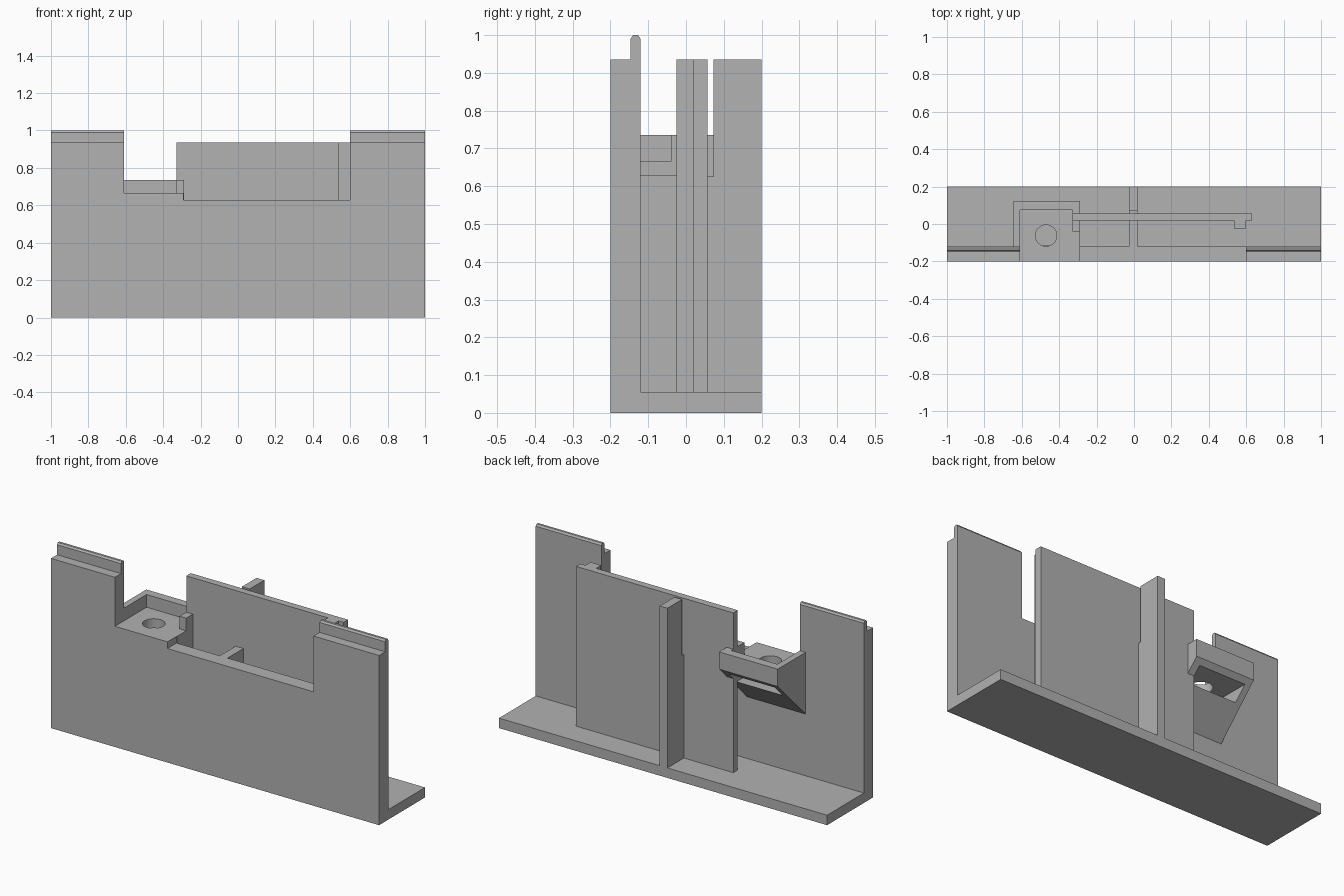
import bpy, bmesh, math
from mathutils import Vector

cube = bpy.data.objects.get("Cube")
if cube:
    bpy.data.objects.remove(cube)

grey = bpy.data.materials.new("plain grey")
grey.use_nodes = True
colour = (0.445, 0.445, 0.445, 1)
grey.diffuse_color = colour
grey.node_tree.nodes["Principled BSDF"].inputs["Base Color"].default_value = colour


def add_object(name, bm):
    bmesh.ops.recalc_face_normals(bm, faces=bm.faces)
    mesh = bpy.data.meshes.new(name)
    bm.to_mesh(mesh)
    bm.free()
    mesh.materials.append(grey)
    obj = bpy.data.objects.new(name, mesh)
    bpy.context.collection.objects.link(obj)
    return obj


def extrude(name, points, depth, place):
    """Extrude a 2D outline; place maps (u, v) to its 3D start."""
    bm = bmesh.new()
    face = bm.faces.new([bm.verts.new(place(u, v)) for u, v in points])
    moved = bmesh.ops.extrude_face_region(bm, geom=[face])["geom"]
    verts = [g for g in moved if isinstance(g, bmesh.types.BMVert)]
    bmesh.ops.translate(bm, verts=verts, vec=Vector(depth))
    return add_object(name, bm)


def along_x(name, points, x0, x1):
    return extrude(name, points, (x1 - x0, 0, 0), lambda y, z: (x0, y, z))


def along_z(name, points, z0, z1):
    return extrude(name, points, (0, 0, z1 - z0), lambda x, y: (x, y, z0))


def box(name, x0, x1, y0, y1, z0, z1):
    return along_z(name, [(x0, y0), (x1, y0), (x1, y1), (x0, y1)], z0, z1)


def cut(obj, cutters):
    """Subtract each cutter, bake the result and discard the cutters."""
    for c in cutters:
        c.hide_render = True
        mod = obj.modifiers.new("cut", 'BOOLEAN')
        mod.operation, mod.solver, mod.object = 'DIFFERENCE', 'EXACT', c
    bpy.context.view_layer.update()
    graph = bpy.context.evaluated_depsgraph_get()
    mesh = bpy.data.meshes.new_from_object(obj.evaluated_get(graph))
    obj.modifiers.clear()
    obj.data = mesh
    for c in cutters:
        bpy.data.objects.remove(c)


FRONT, INNER, BACK = -0.2, -0.12, 0.2
BASE, TOP = 0.055, 0.935

# Base and front wall as one profile, with a rounded tongue along the top
profile = [(FRONT, 0), (BACK, 0), (BACK, BASE), (INNER, BASE),
           (INNER, 0.99), (-0.127, 1), (-0.14, 1), (-0.147, 0.99),
           (-0.147, TOP), (FRONT, TOP)]
wall = along_x("base_and_front_wall", profile, -1, 1)
cut(wall, [box("notch_cutter", -0.61, -0.29, -0.3, 0, 0.665, 1.2),
           box("opening_cutter", -0.2901, 0.6, -0.3, 0, 0.628, 1.2)])

# Inner panel with a guide tab at one end
along_z("inner_panel", [(-0.328, 0.018), (0.535, 0.018), (0.535, -0.025), (0.6, -0.025),
                        (0.6, 0.018), (0.63, 0.018), (0.63, 0.057), (-0.328, 0.057)],
        BASE, TOP)

# Ribs before and behind the panel, the rear one slotted at the top
box("front_rib", -0.027, 0.02, INNER, 0.02, BASE, 0.628)
along_x("rear_rib", [(0.055, BASE), (BACK, BASE), (BACK, TOP), (0.073, TOP),
                     (0.073, 0.626), (0.055, 0.626)], -0.027, 0.02)

# Sloped bracket with a shallow tray, a nut slot and a screw hole
bracket = along_x("screw_bracket", [(INNER, 0.735), (0.123, 0.735), (0.123, 0.64),
                                    (INNER, 0.395)], -0.645, -0.288)
hole = [(-0.47 + 0.057 * math.cos(i * math.tau / 32), -0.062 + 0.057 * math.sin(i * math.tau / 32))
        for i in range(32)]
cut(bracket, [box("tray_cutter", -0.61, -0.328, -0.3, 0.075, 0.665, 0.9),
              box("lip_cutter", -0.34, -0.2, -0.3, -0.04, 0.665, 0.9),
              box("slot_cutter", -0.61, -0.328, -0.115, 0.3, 0.545, 0.615),
              along_z("hole_cutter", hole, 0.58, 0.8)])
